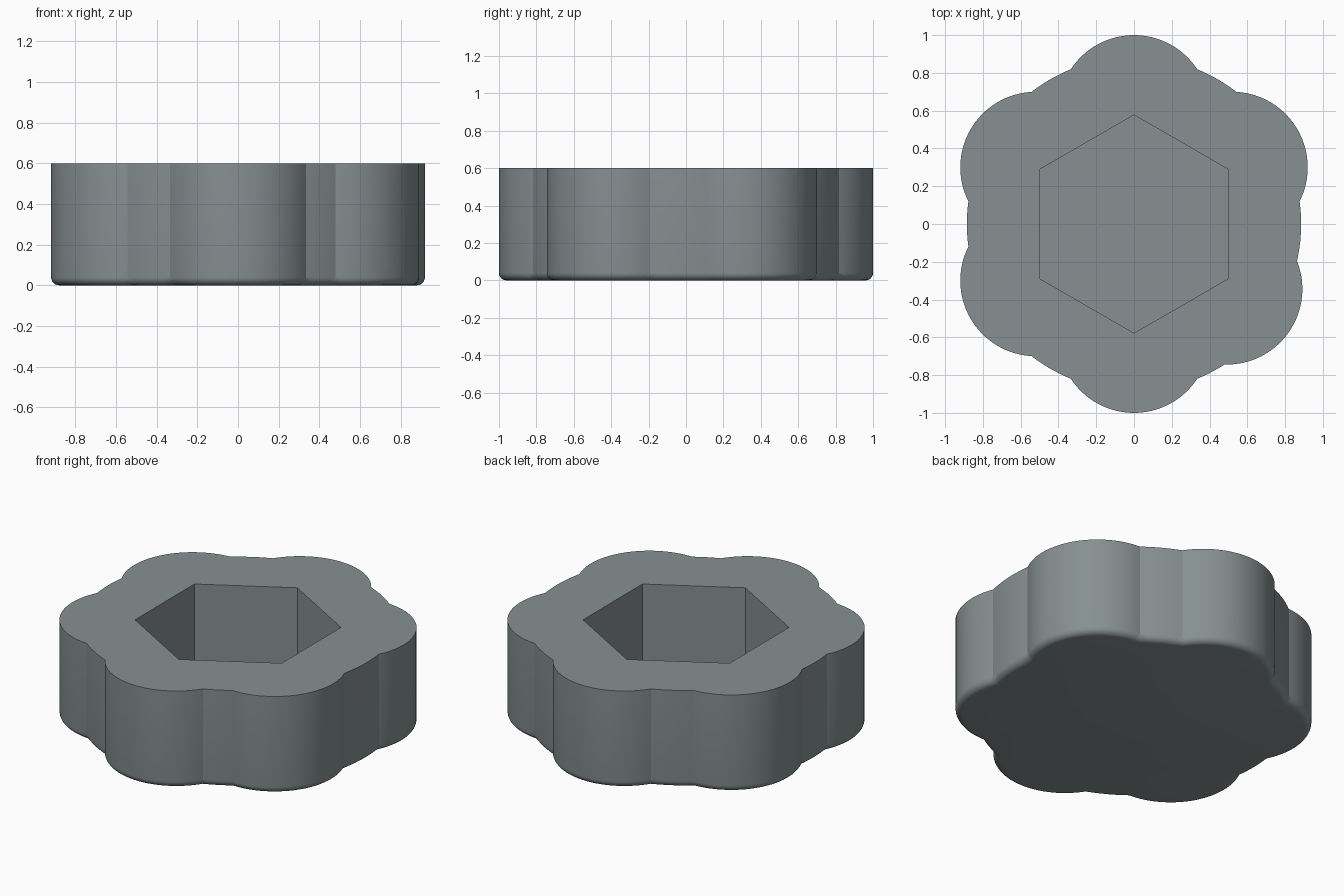
import bpy, bmesh, math
from math import sin, cos, radians, pi

if "Cube" in bpy.data.objects:
    bpy.data.objects.remove(bpy.data.objects["Cube"])

BODY_R, LOBE_R, LOBE_D = 0.885, 0.4, 0.6
HEIGHT, FLOOR_Z, FILLET = 0.6, 0.1, 0.04
LOBE_ANGLES = [-150, -90, -35, 30, 90, 150]
LOBE_STEPS, BODY_STEPS, FILLET_STEPS = 32, 6, 6


def outline(inset):
    """Lobed outline: six round lobes joined by short arcs of the central disc."""
    R, r, D = BODY_R - inset, LOBE_R - inset, LOBE_D
    phi = math.acos((R * R + D * D - r * r) / (2 * R * D))
    psi = math.atan2(R * sin(phi), R * cos(phi) - D)
    pts = []
    for i, deg in enumerate(LOBE_ANGLES):
        a = radians(deg)
        nxt = radians(LOBE_ANGLES[(i + 1) % 6])
        if nxt < a:
            nxt += 2 * pi
        # lobe arc, both junctions included
        for k in range(LOBE_STEPS + 1):
            t = a - psi + 2 * psi * k / LOBE_STEPS
            pts.append((D * cos(a) + r * cos(t), D * sin(a) + r * sin(t)))
        # disc arc up to the next lobe
        for k in range(1, BODY_STEPS):
            t = a + phi + (nxt - a - 2 * phi) * k / BODY_STEPS
            pts.append((R * cos(t), R * sin(t)))
    return pts


bm = bmesh.new()


def ring(pts, z):
    return [bm.verts.new((x, y, z)) for x, y in pts]


def bridge(low, high):
    n = len(low)
    for i in range(n):
        j = (i + 1) % n
        bm.faces.new((low[i], low[j], high[j], high[i]))


# outer wall with rounded bottom edge
rings = []
for k in range(FILLET_STEPS + 1):
    t = pi / 2 * k / FILLET_STEPS
    rings.append(ring(outline(FILLET * (1 - sin(t))), FILLET * (1 - cos(t))))
rings.append(ring(outline(0), HEIGHT))
for low, high in zip(rings, rings[1:]):
    bridge(low, high)
bm.faces.new(rings[0][::-1])

# hexagonal socket
hexagon = [(cos(radians(90 + 60 * k)) * 0.5 / cos(pi / 6),
            sin(radians(90 + 60 * k)) * 0.5 / cos(pi / 6)) for k in range(6)]
hex_top, hex_floor = ring(hexagon, HEIGHT), ring(hexagon, FLOOR_Z)
bridge(hex_top, hex_floor)
bm.faces.new(hex_floor)

# flat top around the socket
rim = [e for e in bm.edges if e.is_boundary]
bmesh.ops.triangle_fill(bm, use_beauty=True, edges=rim, normal=(0, 0, 1))
bmesh.ops.recalc_face_normals(bm, faces=bm.faces[:])

mesh = bpy.data.meshes.new("lobed_knob")
bm.to_mesh(mesh)
bm.free()
knob = bpy.data.objects.new("lobed_knob", mesh)
bpy.context.collection.objects.link(knob)

grey = bpy.data.materials.new("slate grey")
grey.diffuse_color = (0.24, 0.28, 0.285, 1)
grey.use_nodes = True
grey.node_tree.nodes["Principled BSDF"].inputs["Base Color"].default_value = grey.diffuse_color
mesh.materials.append(grey)

bpy.context.view_layer.objects.active = knob
knob.select_set(True)
bpy.ops.object.shade_smooth_by_angle(angle=radians(30))
